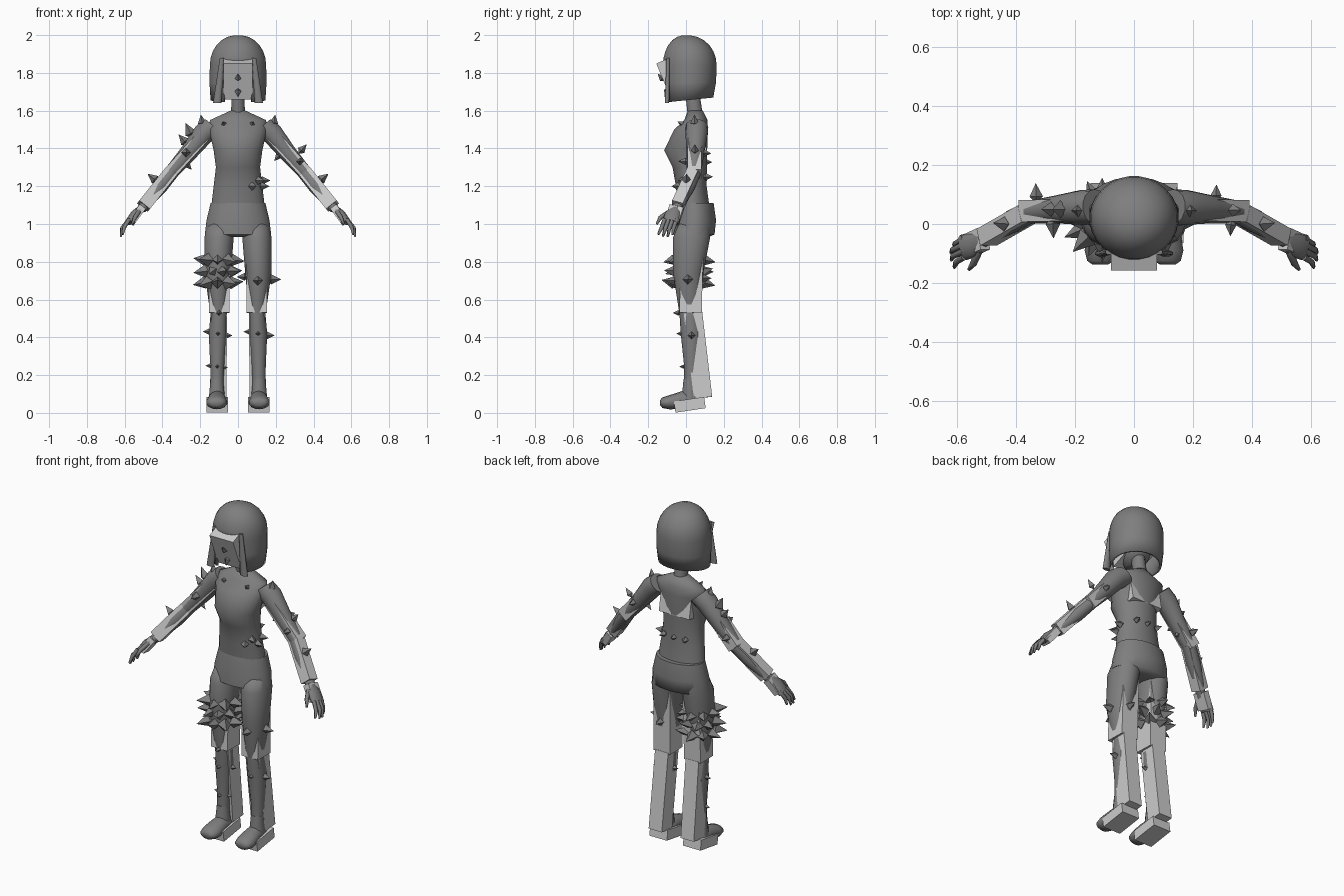
import bpy, bmesh, math, random
from mathutils import Vector, Matrix

if "Cube" in bpy.data.objects:
    bpy.data.objects.remove(bpy.data.objects["Cube"])

random.seed(4)
Y, Z = Vector((0, 1, 0)), Vector((0, 0, 1))
dark = bpy.data.materials.new("dark_grey")
dark.diffuse_color = (.21, .21, .21, 1)
dark.use_nodes = True
dark.node_tree.nodes["Principled BSDF"].inputs["Base Color"].default_value = dark.diffuse_color


def frame(axis, ref=Y):
    z = Vector(axis).normalized()
    if abs(z.dot(ref)) > 0.98:
        ref = Z
    x = ref.cross(z).normalized()
    return x, z.cross(x), z


def finish(name, bm, smooth, mat=dark):
    bmesh.ops.recalc_face_normals(bm, faces=bm.faces[:])
    me = bpy.data.meshes.new(name)
    bm.to_mesh(me)
    bm.free()
    if mat:
        me.materials.append(mat)
    if smooth:
        me.polygons.foreach_set("use_smooth", [True] * len(me.polygons))
        me.set_sharp_from_angle(angle=math.radians(70))
    ob = bpy.data.objects.new(name, me)
    bpy.context.collection.objects.link(ob)
    return ob


def loft(name, rings, n=14, axis=None, ref=Y, s=1, cut=None):
    """Skin elliptical rings (x, y, z, radius a, radius b)."""
    bm = bmesh.new()
    pts = [Vector((s * r[0], r[1], r[2])) for r in rings]
    fx, fy, _ = frame(axis or pts[-1] - pts[0], ref)
    loops = []
    for p, r in zip(pts, rings):
        loops.append([bm.verts.new(p + fx * r[3] * math.cos(t) + fy * r[-1] * math.sin(t))
                      for t in (math.tau * (i + .5) / n for i in range(n))])
    for a, b in zip(loops, loops[1:]):
        for i in range(n):
            j = (i + 1) % n
            bm.faces.new((a[i], a[j], b[j], b[i]))
    bm.faces.new(loops[0])
    bm.faces.new(loops[-1])
    if cut:
        dead = [f for f in bm.faces if cut(f.calc_center_median(), len(f.verts))]
        bmesh.ops.delete(bm, geom=dead, context='FACES')
    return finish(name, bm, True)


def upright(name, rings, n):
    """Centred body part from (z, y centre, half width, half depth)."""
    return loft(name, [(0, y, z, a, b) for z, y, a, b in rings], n, Z)


def bone_box(name, p, q, w, d, s=1, ref=Y):
    """Light grey box running from p to q, w wide and d deep."""
    p, q = Vector((s * p[0], *p[1:])), Vector((s * q[0], *q[1:]))
    fx, fy, fz = frame(q - p, ref)
    m = Matrix((fx * w, fy * d, q - p)).transposed().to_4x4()
    m.translation = (p + q) / 2
    bm = bmesh.new()
    bmesh.ops.create_cube(bm, size=1, matrix=m)
    return finish(name, bm, False, None)


def spike(name, pos, direction, size):
    """Four-sided double pyramid with a long outer tip."""
    fx, fy, fz = frame(direction)
    p = Vector(pos)
    bm = bmesh.new()
    mid = [bm.verts.new(p + v * size * .5) for v in (fx, fy, -fx, -fy)]
    tips = [bm.verts.new(p + fz * size), bm.verts.new(p - fz * size * .5)]
    for i in range(4):
        for t in tips:
            bm.faces.new((mid[i], mid[(i + 1) % 4], t))
    return finish(name, bm, False)


def spikes_along(name, p, q, r, count, size, turn=90):
    """Spikes winding around the line p-q at radius r."""
    p, q = Vector(p), Vector(q)
    fx, fy, _ = frame(q - p)
    for i in range(count):
        a = math.radians(turn * i)
        d = fx * math.cos(a) + fy * math.sin(a)
        spike(name, p.lerp(q, i / max(count - 1, 1)) + d * r, d, size * random.uniform(.8, 1.2))


# Torso, hips and neck
upright("torso", [(1.09, .04, .143, .085), (1.2, .028, .13, .082), (1.3, .02, .118, .092),
                  (1.39, -.002, .13, .115), (1.5, .027, .155, .09), (1.55, .052, .15, .062),
                  (1.6, .05, .04, .04)], 24)
upright("hips", [(.93, .05, .06, .07), (.945, .042, .177, .11), (1.02, .048, .168, .112),
                 (1.112, .05, .146, .097)], 24)
upright("neck", [(1.57, .05, .038, .042), (1.72, .03, .035, .038)], 12)
bone_box("chest_box", (0, .063, 1.37), (0, .035, 1.53), .2, .1)

# Head, face block, nose and mouth
upright("head", [(1.66, -.02, .03, .04), (1.7, 0, .075, .085), (1.8, .01, .11, .115),
                 (1.9, .01, .1, .1), (1.95, .01, .05, .05)], 16)
bone_box("face_block", (0, -.118, 1.755), (0, .05, 1.825), .155, .205, ref=Z)
spike("nose", (0, -.125, 1.77), (0, -1, 1), .035)
spike("mouth", (0, -.1, 1.705), (0, -.4, -1), .035)

# Bobbed hair shell: a dome over a skirt, open below and around the face
dome = [(0, .02 * math.cos(t), 1.84 + .16 * math.sin(t), .15 * math.cos(t) ** .9, .143 * math.cos(t) ** .9)
        for t in (math.radians(a) for a in range(0, 90, 14))]
hair = loft("hair", [(0, .015, 1.655, .146, .13), (0, .02, 1.75, .152, .14)] + dome, 28, Z,
            cut=lambda c, k: c.z < 1.85 and (k > 4 or c.y < 0 and abs(c.x) < .085))
for v in hair.data.vertices:
    if v.co.z < 1.7:
        v.co.z += .1 * v.co.y
mod = hair.modifiers.new("thickness", 'SOLIDIFY')
mod.thickness = .014
mod.offset = -1

for s in (1, -1):
    side = "left" if s > 0 else "right"
    # Front hair locks
    loft(side + "_hair_lock", [(.085, -.095, 1.88, .012, .01), (.11, -.1, 1.64, .024, .012)], 8, Z, s=s)
    # Arm
    loft(side + "_upper_arm", [(.13, .058, 1.515, .06), (.18, .056, 1.48, .059),
                               (.26, .05, 1.38, .048), (.36, .04, 1.265, .038)], s=s)
    loft(side + "_forearm", [(.345, .045, 1.28, .038), (.41, .01, 1.2, .04), (.51, -.05, 1.08, .026)], s=s)
    bone_box(side + "_upper_arm_box", (.185, .048, 1.465), (.365, .044, 1.265), .07, .074, s)
    bone_box(side + "_forearm_box", (.36, .035, 1.27), (.5, -.045, 1.095), .072, .06, s)
    # Hand with four fanned fingers and a thumb
    loft(side + "_palm", [(.5, -.045, 1.09, .02, .026), (.545, -.07, 1.05, .026, .044),
                          (.58, -.08, 1.01, .018, .045)], 10, s=s)
    bone_box(side + "_hand_box", (.51, -.05, 1.085), (.565, -.075, 1.01), .04, .075, s)
    for i in range(4):
        y, bend = -.112 + .021 * i, .012 * math.sin(i)
        loft(side + "_finger", [(.576, y, 1.025, .012), (.603 + bend, y - .017, .98, .011),
                                (.61 + bend, y - .035 + .004 * i, .945 - bend, .006)], 6, s=s)
    loft(side + "_thumb", [(.525, -.09, 1.065, .013), (.545, -.135, 1.035, .012),
                           (.56, -.155, 1, .006)], 6, s=s)
    # Leg
    loft(side + "_thigh", [(.092, .045, 1, .07, .085), (.1, .03, .93, .079, .1),
                           (.108, .012, .75, .072, .083), (.102, .018, .53, .046, .055)], 16, -Z, s=s)
    loft(side + "_shin", [(.1, .018, .55, .044, .054), (.106, .028, .42, .05, .056),
                          (.11, .03, .25, .038, .04), (.112, .022, .12, .034, .034)], 14, -Z, s=s)
    bone_box(side + "_thigh_box", (.095, .035, .95), (.1, .024, .53), .108, .118, s)
    bone_box(side + "_shin_box", (.1, .037, .53), (.105, .09, .08), .086, .098, s)
    # Shoe
    loft(side + "_ankle", [(.112, .02, .07, .045), (.112, .02, .18, .034)], 12, Z, s=s)
    loft(side + "_shoe", [(.11, .085, .055, .03, .025), (.11, .05, .065, .045, .045),
                          (.11, -.02, .068, .048, .048), (.113, -.09, .056, .056, .037),
                          (.114, -.125, .054, .046, .028), (.114, -.137, .054, .028, .014)],
         14, -Y, Z, s=s)
    bone_box(side + "_foot_box", (.11, .1, .055), (.11, -.06, .031), .115, .06, s, Z)
    # Spikes common to both sides
    spike(side + "_collar_spike", (s * .075, -.02, 1.53), (s * .2, -1, .5), .03)
    spike(side + "_shoulder_spike", (s * .19, .045, 1.535), (s * .15, 0, 1), .045)
    spike(side + "_elbow_spike", (s * .44, 0, 1.235), (s, .1, .8), .05)
    spikes_along(side + "_arm_spike", (s * .25, .05, 1.4), (s * .33, .045, 1.33), .048, 4, .045, 90 * s)
    spikes_along(side + "_shin_spike", (s * .106, .03, .43), (s * .106, .03, .41), .048, 3, .035, -90)

# Spikes on the right upper arm, left thigh, right ankle and right knee
spike("right_arm_spike", (-.25, .05, 1.48), (-.5, 0, 1), .06)
spikes_along("left_thigh_spike", (.105, .01, .72), (.105, .01, .7), .07, 4, .047)
spikes_along("right_ankle_spike", (-.11, .02, .25), (-.11, .02, .24), .034, 3, .025, -90)
spike("right_knee_spike", (-.1, -.04, .53), -Y, .03)

# Waist cluster and row across the back
for i in range(4):
    a = math.radians(-55 + 20 * i)
    d = Vector((math.cos(a), math.sin(a), 0))
    spike("waist_spike", (.128 * d.x, .03 + .085 * d.y, 1.2 + .03 * (i % 2)), d, .045)
for i in (-1, 0, 1):
    spike("back_spike", (.07 * i, .105, 1.25), (.2 * i, 1, 0), .038)

# Dense ring of spikes around the right thigh
for row in range(3):
    for i in range(8):
        a = math.tau * (i + .5 * (row % 2)) / 8
        d = Vector((math.cos(a), math.sin(a), random.uniform(-.3, .3)))
        spike("right_thigh_spike", (-.108 + .068 * d.x, .012 + .078 * d.y, .69 + .06 * row), d,
              random.uniform(.055, .075))
